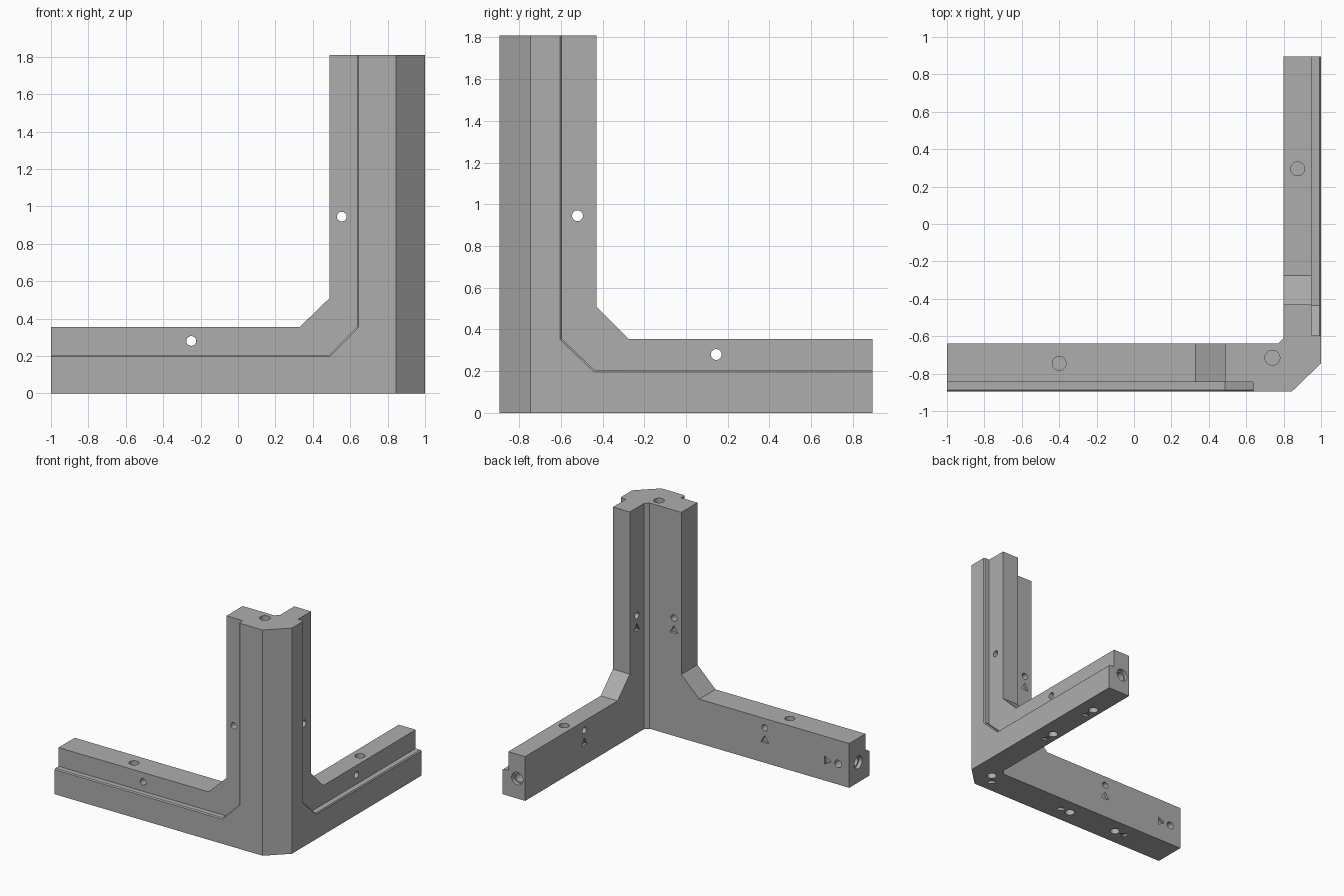
import bpy, bmesh
from math import sin, cos, pi, radians

cube = bpy.data.objects.get("Cube")
if cube:
    bpy.data.objects.remove(cube)

grey = bpy.data.materials.new("plain_grey")
grey.use_nodes = True
colour = (0.42, 0.42, 0.42, 1)
grey.diffuse_color = colour
grey.node_tree.nodes["Principled BSDF"].inputs["Base Color"].default_value = colour

PLACE = {"x": lambda d, p, q: (d, p, q),
         "y": lambda d, p, q: (p, d, q),
         "z": lambda d, p, q: (p, q, d)}


def loft(name, axis, rings):
    """Closed solid through (depth, outline) rings along an axis."""
    bm = bmesh.new()
    loops = [[bm.verts.new(PLACE[axis](d, *p)) for p in pts] for d, pts in rings]
    bm.faces.new(loops[0])
    bm.faces.new(loops[-1])
    for a, b in zip(loops, loops[1:]):
        for i in range(len(a)):
            j = (i + 1) % len(a)
            bm.faces.new((a[i], a[j], b[j], b[i]))
    bmesh.ops.recalc_face_normals(bm, faces=bm.faces)
    mesh = bpy.data.meshes.new(name)
    bm.to_mesh(mesh)
    bm.free()
    obj = bpy.data.objects.new(name, mesh)
    bpy.context.collection.objects.link(obj)
    mesh.materials.append(grey)
    return obj


def circle(p, q, r, n=32, turn=0.0):
    return [(p + r * cos(turn + 2 * pi * i / n), q + r * sin(turn + 2 * pi * i / n))
            for i in range(n)]


# L-shaped plan with a chamfered outer corner and a small inner fillet
TOP, BACK = 1.81, 0.895
bracket = loft("corner_bracket", "z", [(d, [
    (-1, -BACK), (0.845, -BACK), (1, -0.745), (1, BACK),
    (0.8, BACK), (0.8, -0.61), (0.77, -0.64), (-1, -0.64)]) for d in (0, TOP)])
bpy.context.view_layer.objects.active = bracket
bracket.select_set(True)


def cut(axis, rings):
    cutter = loft("cutter", axis, rings)
    cutter.hide_render = True
    mod = bracket.modifiers.new("cut", "BOOLEAN")
    mod.operation, mod.solver, mod.object = "DIFFERENCE", "EXACT", cutter
    bpy.ops.object.modifier_apply(modifier=mod.name)
    bpy.data.objects.remove(cutter)


def hole(axis, a, b, p, q, r):
    cut(axis, [(d, circle(p, q, r)) for d in (a, b)])


def arrow(axis, a, b, p, q, degrees=90):
    cut(axis, [(d, circle(p, q, 0.04, 3, radians(degrees))) for d in (a, b)])


def bend(end, low, near, side, rise):
    """Outline of the open space above an arm and beside the post."""
    return [(end, low), (near, low), (side, rise), (side, 2), (end, 2)]


# Space above each arm, with the sloped gusset
cut("y", [(d, bend(-1.2, 0.355, 0.33, 0.49, 0.51)) for d in (-1.1, -0.4)])
cut("x", [(d, bend(1.2, 0.355, -0.275, -0.43, 0.51)) for d in (0.5, 1.2)])

# Panel rebates on the outer faces, with a bevelled lip
for axis, end, near, side, sign, face in (("y", -1.2, 0.487, 0.635, 1, -BACK),
                                          ("x", 1.2, -0.437, -0.595, -1, 1)):
    inner = bend(end, 0.205, near, side, 0.355)
    outer = bend(end, 0.197, near + 0.004 * sign, side + 0.008 * sign, 0.351)
    out = 1 if face > 0 else -1
    cut(axis, [(face + out * 0.1, outer), (face, outer),
               (face - out * 0.008, inner), (face - out * 0.05, inner)])

# Through holes in arms and post wings, each with an engraved arrow inside
for p, q in ((-0.25, 0.28), (0.555, 0.945)):
    hole("y", -1.1, -0.4, p, q, 0.026)
    arrow("y", -0.66, -0.6, p, q - 0.1)
for p, q in ((0.145, 0.28), (-0.52, 0.945)):
    hole("x", 0.6, 1.2, p, q, 0.026)
    arrow("x", 0.7, 0.82, p, q - 0.1)

# Blind holes in the arm tops and post top
for x, y, top, r in ((-0.4, -0.745, 0.355, 0.037), (0.875, 0.295, 0.355, 0.037),
                     (0.74, -0.715, TOP, 0.04)):
    hole("z", top - 0.1, top + 0.05, x, y, r)

# Blind holes underneath with their arrows
for x, y, ax, ay, turn in ((0, -0.765, 0.09, 0, 180), (-0.45, -0.765, -0.09, 0, 0),
                           (0.87, 0.07, 0, -0.09, 90), (0.87, 0.55, 0, -0.09, 90),
                           (0.82, -0.72, -0.06, -0.07, 45)):
    hole("z", -0.05, 0.1, x, y, 0.037)
    arrow("z", -0.05, 0.02, x + ax, y + ay, turn)

# Counterbored holes in the arm ends
for r, depth in ((0.05, 0.03), (0.038, 0.2)):
    hole("x", -1.1, -1 + depth, -0.755, 0.16, r)
    hole("y", BACK - depth, 1, 0.87, 0.16, r)

# Side screw hole near the end of the long arm
hole("y", -0.75, -0.6, -0.9, 0.165, 0.03)
arrow("y", -0.66, -0.6, -0.8, 0.165, 180)

bpy.ops.object.shade_smooth_by_angle(angle=radians(30))
